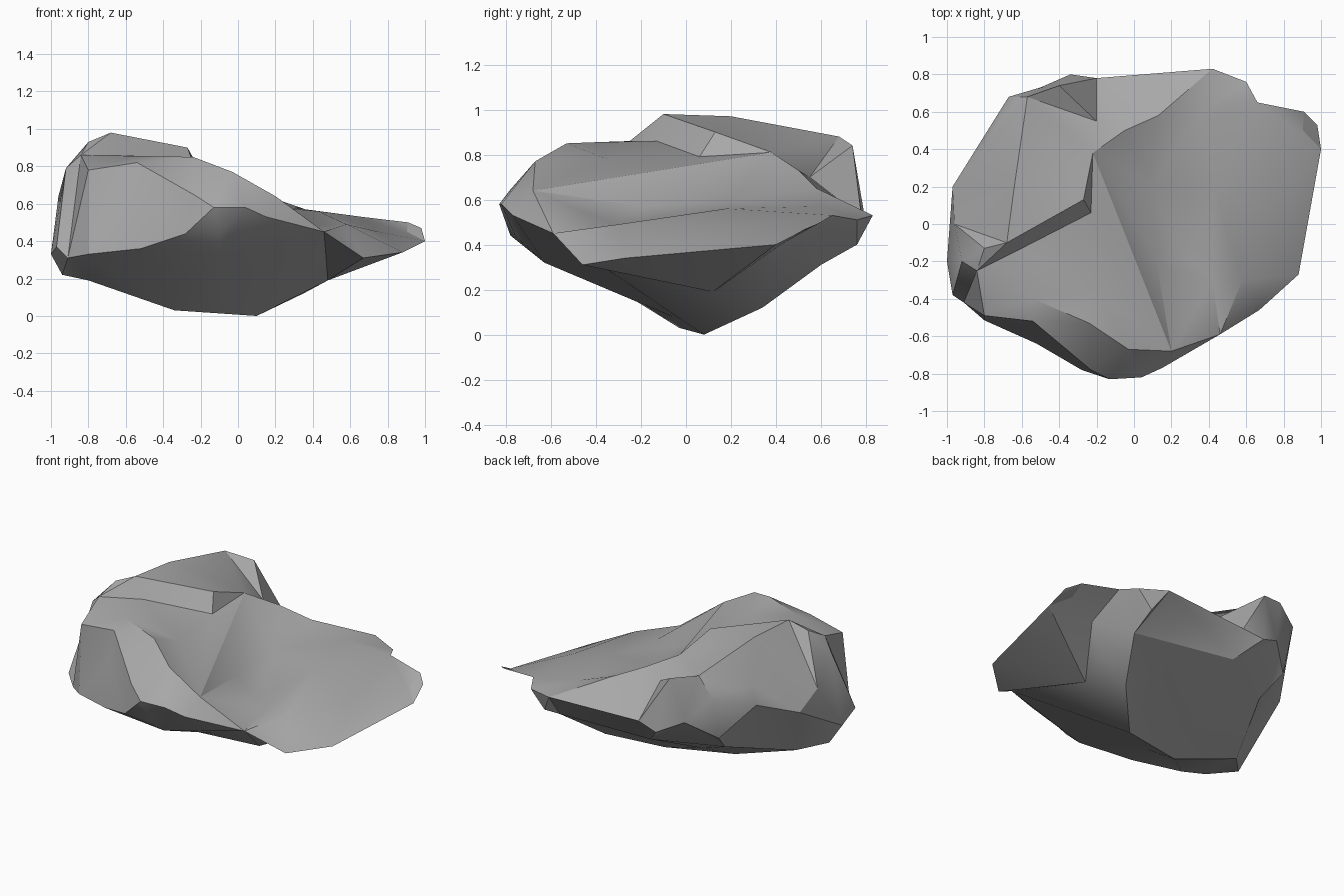
import bpy
import bmesh
from mathutils import Vector
from mathutils.geometry import delaunay_2d_cdt

old_cube = bpy.data.objects.get("Cube")
if old_cube:
    bpy.data.objects.remove(old_cube, do_unlink=True)


def make_material(name, colour):
    material = bpy.data.materials.new(name)
    material.use_nodes = True
    material.diffuse_color = colour
    shader = material.node_tree.nodes["Principled BSDF"]
    shader.inputs["Base Color"].default_value = colour
    shader.inputs["Roughness"].default_value = .8
    return material


def add_sheet(mesh_builder, outline, chains, loose_points, faces_up):
    """Stretch a triangulated sheet inside the outline, folded along the chains."""
    unique = list(outline)
    for point in sum(chains, []) + loose_points:
        if point not in unique:
            unique.append(point)
    folds = [(unique.index(start), unique.index(end))
             for chain in chains for start, end in zip(chain, chain[1:])]

    points = [Vector(point) for point in unique]
    flat_points = [point.to_2d() for point in points]
    boundary = [list(range(len(outline)))]
    result = delaunay_2d_cdt(flat_points, folds, boundary, 1, 1e-5)
    flat_vertices, triangles, sources = result[0], result[2], result[3]

    created = []
    for flat, source in zip(flat_vertices, sources):
        height = points[source[0]].z if source else .5
        created.append(mesh_builder.verts.new((flat.x, flat.y, height)))

    for triangle in triangles:
        face = mesh_builder.faces.new([created[index] for index in triangle])
        face.normal_update()
        if (face.normal.z > 0) != faces_up:
            face.normal_flip()


# Widest outline of the boulder, counter-clockwise from its left side
rim = [
    (1, .4, .4), (.98, .53, .47), (.91, .6, .5), (.66, .65, .53),
    (.6, .76, .51), (.42, .83, .53), (-.2, .78, .52), (-.34, .8, .49),
    (-.5, .73, .57), (-.67, .68, .75), (-.82, .44, .66), (-.97, .2, .56),
    (-1, -.2, .33), (-.97, -.38, .37), (-.91, -.42, .31),
    (-.8, -.515, .33), (-.52, -.64, .36), (-.28, -.78, .44),
    (-.13, -.83, .58), (.04, -.82, .58), (.15, -.77, .53),
    (.46, -.59, .45), (.67, -.46, .31), (.88, -.27, .34),
]

# Corners shared by several ridges
summit = (-.68, -.1, .98)
spur_tip = (-.27, .13, .9)
saddle = (-.22, .38, .81)
foot = (.12, -.2, .57)
lip = (.2, -.68, .64)

# Tall hump, its spur, and the raised lip along the front
hump_ridge = [
    (-.8, -.13, .93), summit, (-.64, .2, .97), (-.57, .68, .88),
    (-.4, .74, .84), (-.2, .55, .7), saddle, foot, lip,
]
hump_spur = [summit, spur_tip, saddle, lip]
valley = [(-.6, -.13, .86), (-.23, .06, .79), (-.2, -.35, .78)]
front_lip = [
    (-.84, -.25, .86), (-.54, -.4, .855), (-.24, -.53, .85),
    (-.03, -.67, .77), lip, rim[-3],
]
brow = [(-.8, -.49, .78), (-.54, -.52, .82), (-.23, -.78, .645), rim[18]]
small_fin = [(.43, .18, .56), (.58, -.3, .49), (.42, -.3, .48), (.43, .18, .56)]

# Flanks and the shallow hollow
slopes = [
    (-.92, -.2, .79), (-.96, 0, .64), (-.78, .43, .78), (-.53, -.585, .63),
    (-.05, .5, .73), (.13, .58, .65), (.1, .2, .59),
    (.36, .6, .57), (.3, -.2, .5), (.75, .1, .45),
]

# Underside: a low keel, a sharp left fold, and a fold below the back overhang
lowest = (.1, .08, 0)
left_heel = (-.8, 0, .19)
keel = [left_heel, (-.34, -.03, .03), lowest]
left_fold = [rim[0], (.68, .42, .4), (.55, .35, .24), (.35, .34, .12), lowest]
back_fold = [
    (.5, .76, .4), (.5, .6, .31), (.16, .45, .26), (-.25, .17, .12), left_heel,
]
back_shelf = [(.5, .6, .31), (-.21, .67, .36), (-.6, .45, .33)]
underside = [
    (-.12, -.06, .08), (.48, .12, .19), (-.25, -.18, .13),
    (-.1, -.63, .32), (-.1, -.76, .44), (-.94, -.15, .22),
    (.08, .73, .48), (-.66, .6, .46),
]

# Join the two sheets along the rim
builder = bmesh.new()
ridges = [hump_ridge, hump_spur, valley, front_lip, brow, small_fin]
creases = [keel, left_fold, back_fold, back_shelf]
add_sheet(builder, rim, ridges, slopes, True)
add_sheet(builder, rim, creases, underside, False)
bmesh.ops.remove_doubles(builder, verts=builder.verts, dist=.0005)
bmesh.ops.recalc_face_normals(builder, faces=builder.faces)

mesh = bpy.data.meshes.new("boulder")
builder.to_mesh(mesh)
builder.free()
mesh.materials.append(make_material("stone grey", (.4, .4, .4, 1)))

boulder = bpy.data.objects.new("boulder", mesh)
bpy.context.collection.objects.link(boulder)

# Soft facets with crisp creases
bpy.ops.object.select_all(action="DESELECT")
boulder.select_set(True)
bpy.context.view_layer.objects.active = boulder
bpy.ops.object.shade_smooth_by_angle(angle=.55)
